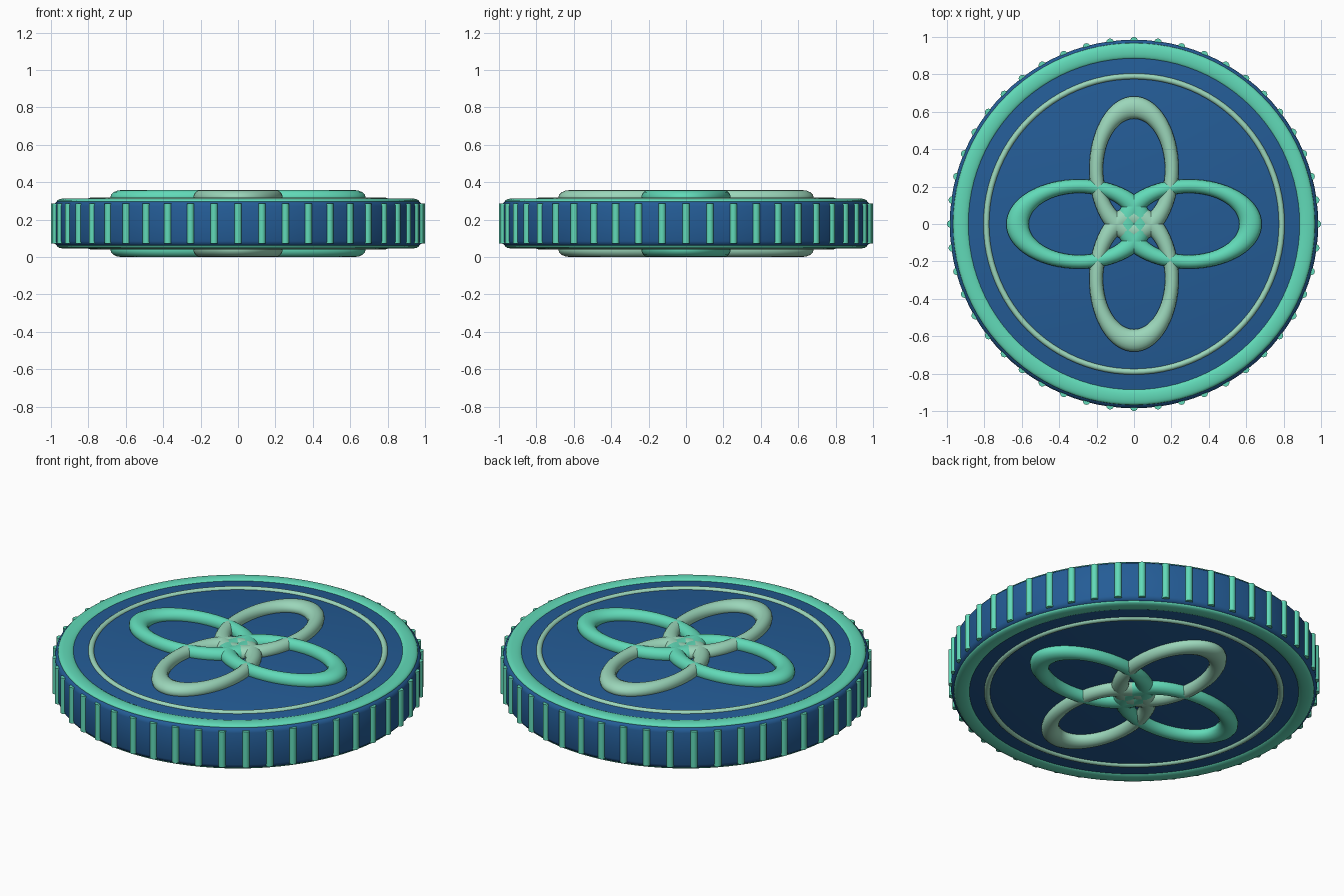
import bpy, math

if "Cube" in bpy.data.objects:
    bpy.data.objects.remove(bpy.data.objects["Cube"])

def material(name, rgb):
    m = bpy.data.materials.new(name)
    lin = [((c / 255 + 0.055) / 1.055) ** 2.4 for c in rgb]
    m.diffuse_color = (*lin, 1)
    m.use_nodes = True
    m.node_tree.nodes["Principled BSDF"].inputs["Base Color"].default_value = m.diffuse_color
    return m

BLUE = material("deep blue", (36, 92, 150))
MINT = material("mint", (97, 218, 184))
SAGE = material("pale sage", (155, 214, 186))
MID = 0.179  # height of the mirror plane between both faces

def finish(name, mat, angle=40):
    o = bpy.context.object
    o.name = name
    o.data.materials.append(mat)
    bpy.ops.object.transform_apply(location=False, rotation=True, scale=True)
    bpy.ops.object.shade_smooth_by_angle(angle=math.radians(angle))
    return o

def ring(name, mat, loc, major, minor, scale, rot=0, seg=96):
    bpy.ops.mesh.primitive_torus_add(major_segments=seg, minor_segments=16, location=loc,
                                     major_radius=major, minor_radius=minor)
    o = bpy.context.object
    o.scale = scale
    o.rotation_euler[2] = rot
    return finish(name, mat, 60)

# Disc body, lathed from a profile with rounded rim
prof = [(0, 0.125), (0.945, 0.125), (0.968, 0.118), (0.98, 0.108), (0.985, 0.094)]
prof += [(r, -z) for r, z in reversed(prof)]
N = 96
verts, faces = [], []
for r, z in prof[1:-1]:
    for i in range(N):
        a = 2 * math.pi * i / N
        verts.append((r * math.cos(a), r * math.sin(a), z))
rows = len(prof) - 2
for k in range(rows - 1):
    for i in range(N):
        j = (i + 1) % N
        faces.append((k * N + i, (k + 1) * N + i, (k + 1) * N + j, k * N + j))
faces.append(tuple(range(N)))
faces.append(tuple(reversed(range((rows - 1) * N, rows * N))))
me = bpy.data.meshes.new("disc_body")
me.from_pydata(verts, [], faces)
disc = bpy.data.objects.new("disc_body", me)
bpy.context.collection.objects.link(disc)
disc.location.z = MID
bpy.context.view_layer.objects.active = disc
disc.select_set(True)
finish("disc_body", BLUE, 35)

# Edge ribs
for i in range(48):
    a = 2 * math.pi * i / 48
    bpy.ops.mesh.primitive_cylinder_add(vertices=16, radius=0.02, depth=0.212,
        location=(0.98 * math.cos(a), 0.98 * math.sin(a), MID))
    finish(f"edge_rib_{i}", MINT)

# Decoration on both faces
for side, s in (("top", 1), ("bottom", -1)):
    ring(f"{side}_rim_band", MINT, (0, 0, MID + s * 0.119), 0.925, 0.043, (1, 1, 0.35))
    ring(f"{side}_thin_ring", SAGE, (0, 0, MID + s * 0.122), 0.79, 0.016, (1, 1, 1))
    # Four oval petal loops
    for i in range(4):
        a = i * math.pi / 2
        zc = MID + s * (0.139 if i % 2 == 0 else 0.1385)
        ring(f"{side}_petal_{i}", MINT if i % 2 == 0 else SAGE,
             (0.293 * math.cos(a), 0.293 * math.sin(a), zc),
             0.22, 0.04, (1.5, 0.92, 1), a, 64)
